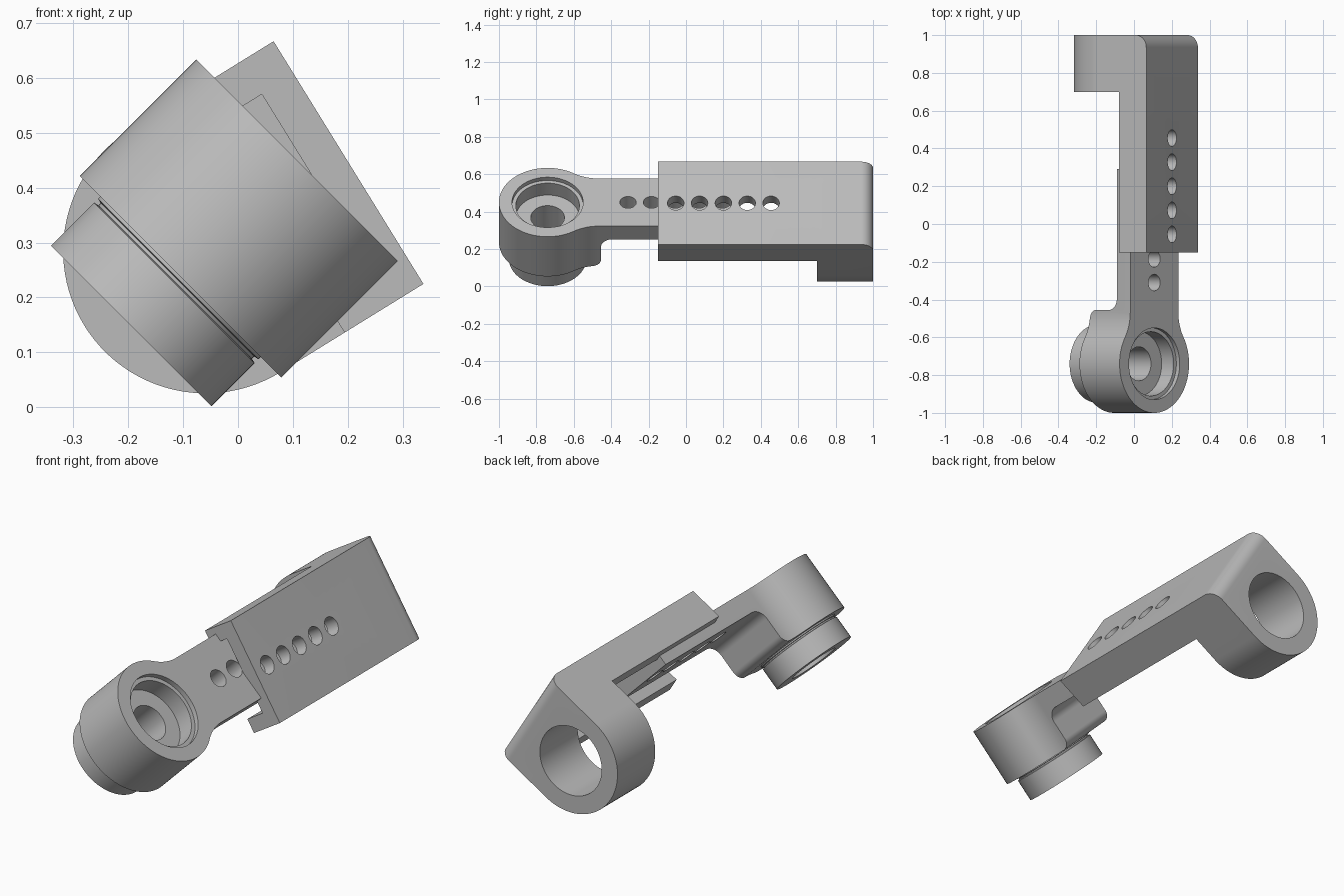
import bpy, bmesh
from math import sin, cos, radians, pi
from mathutils import Matrix

cube = bpy.data.objects.get("Cube")
if cube:
    bpy.data.objects.remove(cube, do_unlink=True)

grey = bpy.data.materials.new("plain_grey")
grey.use_nodes = True
grey.diffuse_color = (0.5, 0.5, 0.5, 1)
grey.node_tree.nodes["Principled BSDF"].inputs["Base Color"].default_value = (0.5, 0.5, 0.5, 1)


def arc(cx, cy, r, start, end, steps=12):
    angles = [radians(start + (end - start) * i / steps) for i in range(steps + 1)]
    return [(cx + r * cos(a), cy + r * sin(a)) for a in angles]


def add(name, bm):
    bmesh.ops.recalc_face_normals(bm, faces=bm.faces)
    mesh = bpy.data.meshes.new(name)
    bm.to_mesh(mesh)
    bm.free()
    mesh.materials.append(grey)
    obj = bpy.data.objects.new(name, mesh)
    bpy.context.scene.collection.objects.link(obj)
    return obj


def prism(name, points, axis, low, high):
    """Closed outline pushed along one axis."""
    place = {"X": lambda a, b, t: (t, a, b),
             "Y": lambda a, b, t: (a, t, b),
             "Z": lambda a, b, t: (a, b, t)}[axis]
    bm = bmesh.new()
    ends = [[bm.verts.new(place(a, b, t)) for a, b in points] for t in (low, high)]
    bm.faces.new(ends[0])
    bm.faces.new(ends[1])
    for i in range(len(points)):
        j = (i + 1) % len(points)
        bm.faces.new((ends[0][i], ends[0][j], ends[1][j], ends[1][i]))
    return add(name, bm)


def disc(r, a=0, b=0):
    return arc(a, b, r, 0, 360, 64)[:-1]


def combine(obj, other, operation="DIFFERENCE"):
    """Apply a boolean and remove the helper."""
    mod = obj.modifiers.new("cut", "BOOLEAN")
    mod.operation, mod.solver, mod.object = operation, "EXACT", other
    bpy.context.view_layer.update()
    result = bpy.data.meshes.new_from_object(
        obj.evaluated_get(bpy.context.evaluated_depsgraph_get()))
    obj.modifiers.clear()
    obj.data = result
    bpy.data.objects.remove(other, do_unlink=True)


def finish(obj, origin, tilt):
    obj.matrix_world = Matrix.Translation(origin) @ Matrix.Rotation(radians(tilt), 4, "Y")
    bpy.ops.object.select_all(action="DESELECT")
    obj.select_set(True)
    bpy.context.view_layer.objects.active = obj
    bpy.ops.object.shade_smooth_by_angle(angle=radians(30))


# Arm with bearing housing: plan outline intersected with side outline
half = ([(0.18, 1.2)] + arc(0.43, 0.274, 0.25, 180, 212.5)
        + arc(0, 0, 0.26, 32.5, -90, 40)[1:])
plan = half + [(-x, y) for x, y in reversed(half[:-1])]
arm = prism("arm_and_housing", plan, "Z", -0.5, 0.1)
side = ([(-0.3, 0), (1.03, 0), (1.03, -0.1)]
        + arc(0.345, -0.16, 0.06, 90, 180)
        + arc(0.24, -0.255, 0.045, 0, -90) + [(-0.3, -0.3)])
combine(arm, prism("side_cutter", side, "X", -0.5, 0.5), "INTERSECT")
# Stepped bearing seat
for r, depth in ((0.19, 0.025), (0.17, 0.115), (0.09, 0.5)):
    combine(arm, prism("seat_cutter", disc(r), "Z", -depth, 0.1))
# Adjustment holes
for i in range(5):
    combine(arm, prism("hole_cutter", disc(0.044, 0, 0.43 + i * 0.126), "Z", -0.2, 0.1))
ARM_ORIGIN = (0.1075, -0.74, 0.45)
finish(arm, ARM_ORIGIN, 45)

# Boss under the housing, turned with a thin groove
profile = [(0.09, -0.3), (0.207, -0.3), (0.207, -0.306), (0.198, -0.308),
           (0.198, -0.314), (0.207, -0.316), (0.207, -0.427),
           (0.12, -0.427), (0.12, -0.39), (0.09, -0.39)]
bm = bmesh.new()
ring = [bm.verts.new((r, 0, z)) for r, z in profile]
edges = [bm.edges.new((ring[i - 1], ring[i])) for i in range(len(ring))]
bmesh.ops.spin(bm, geom=ring + edges, cent=(0, 0, 0), axis=(0, 0, 1),
               angle=2 * pi, steps=64, use_duplicate=False)
bmesh.ops.remove_doubles(bm, verts=bm.verts, dist=0.0001)
finish(add("boss", bm), ARM_ORIGIN, 45)

# Sliding bracket: U-shaped end outline intersected with L-shaped side outline
outline = [(-0.26, 0.1)] + arc(0, -0.306, 0.26, 180, 360, 48) + [(0.26, 0.1)]
bracket = prism("sliding_bracket", outline, "Y", -0.5, 1.2)
side = ([(-0.15, 0)] + arc(0.935, -0.065, 0.065, 90, 0)
        + [(1, -0.7), (0.7, -0.7), (0.7, -0.169), (-0.15, -0.169)])
combine(bracket, prism("side_cutter", side, "X", -0.5, 0.5), "INTERSECT")
# Channel for the arm
channel = [(-0.189, -0.069), (0.189, -0.069), (0.189, -0.3), (-0.189, -0.3)]
combine(bracket, prism("channel_cutter", channel, "Y", -0.3, 0.7))
# Ring bore and adjustment holes
combine(bracket, prism("bore_cutter", disc(0.172, 0, -0.306), "Y", 0.6, 1.2))
for i in range(5):
    combine(bracket, prism("hole_cutter", disc(0.044, 0, -0.055 + i * 0.1275), "Z", -0.12, 0.1))
finish(bracket, (0.2015, 0, 0.446), 58.3)
